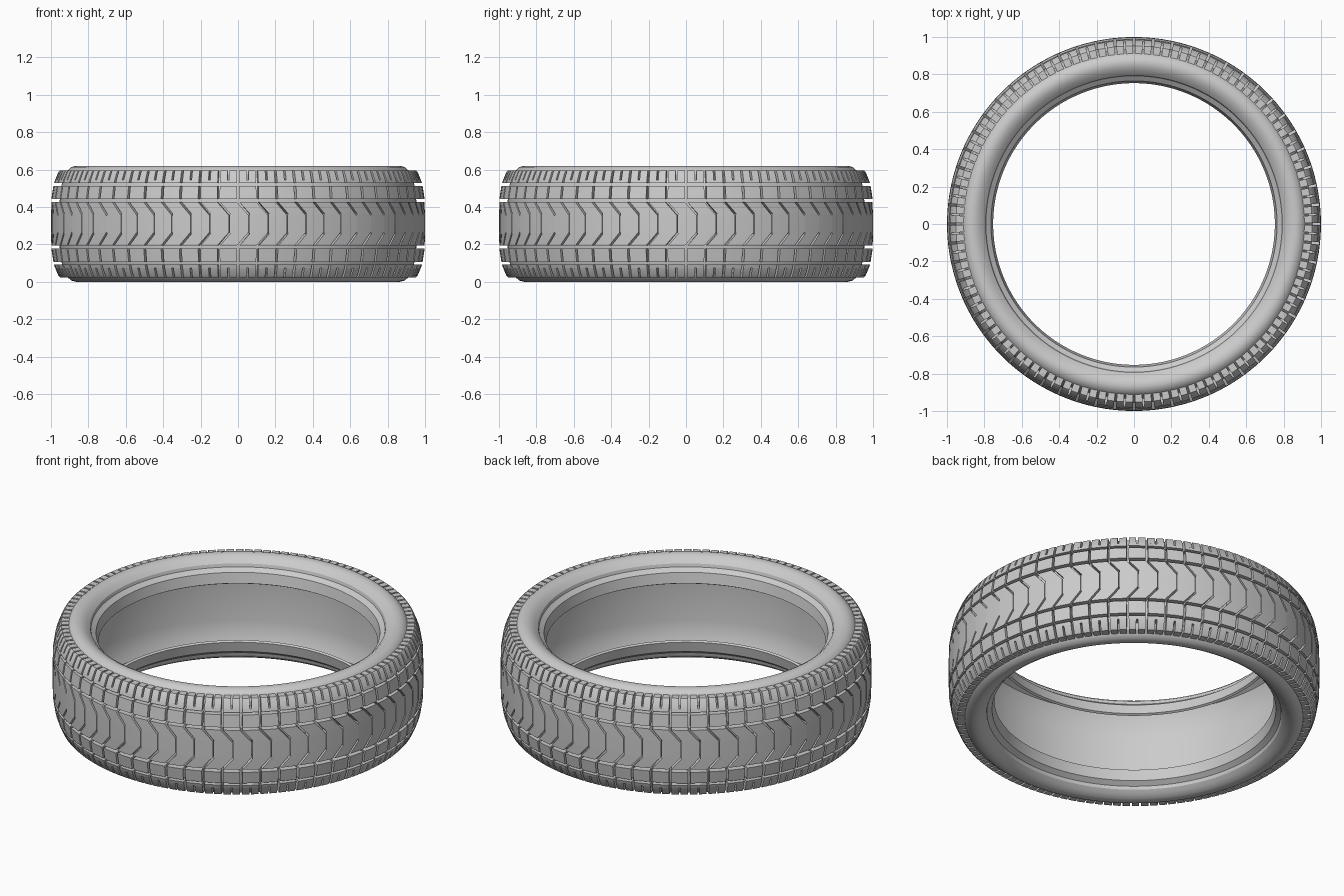
import bpy, bmesh, math

if "Cube" in bpy.data.objects:
    bpy.data.objects.remove(bpy.data.objects["Cube"])

MID = 0.31          # mid-plane height of the tyre
N = 60              # tread pitches around the tyre
STEP = 2 * math.pi / N


def finish(bm, name, angle):
    bmesh.ops.recalc_face_normals(bm, faces=bm.faces)
    me = bpy.data.meshes.new(name)
    bm.to_mesh(me)
    bm.free()
    ob = bpy.data.objects.new(name, me)
    bpy.context.collection.objects.link(ob)
    bpy.ops.object.select_all(action='DESELECT')
    bpy.context.view_layer.objects.active = ob
    ob.select_set(True)
    bpy.ops.object.shade_smooth_by_angle(angle=math.radians(angle))
    return ob


def polar(r, a, z):
    return (r * math.cos(a), r * math.sin(a), z)


# hollow carcass: half profile (r, height above mid-plane), mirrored and revolved
outer = [(.956, 0), (.954, .12), (.944, .205), (.928, .255), (.912, .285), (.89, .304),
         (.865, .31), (.84, .305), (.815, .29), (.797, .273), (.792, .255), (.765, .235), (.753, .175)]
inner = [(.765, .168), (.785, .19), (.805, .235), (.835, .27), (.87, .283), (.905, .262),
         (.928, .21), (.938, .13), (.94, 0)]
half = outer + inner
profile = half + [(r, -h) for r, h in half[-2:0:-1]]
SEG = 180
bm = bmesh.new()
rings = [[bm.verts.new(polar(r, 2 * math.pi * i / SEG, MID + h)) for r, h in profile] for i in range(SEG)]
for i in range(SEG):
    a, b = rings[i], rings[(i + 1) % SEG]
    for j in range(len(profile)):
        k = (j + 1) % len(profile)
        bm.faces.new((a[j], b[j], b[k], a[k]))
finish(bm, "carcass", 30)


# tread block: rows of (left angle, right angle, top radius, base radius, height)
def block(bm, rows, cols=2):
    top, base = [], []
    for l, r, rt, rb, h in rows:
        angs = [l + (r - l) * c / cols for c in range(cols + 1)]
        top.append([bm.verts.new(polar(rt, a, MID + h)) for a in angs])
        base.append([bm.verts.new(polar(rb, a, MID + h)) for a in angs])
    for i in range(len(rows) - 1):
        for c in range(cols):
            bm.faces.new((top[i][c], top[i][c + 1], top[i + 1][c + 1], top[i + 1][c]))
        for c in (0, cols):
            bm.faces.new((top[i][c], top[i + 1][c], base[i + 1][c], base[i][c]))
    for i in (0, -1):
        for c in range(cols):
            bm.faces.new((top[i][c], top[i][c + 1], base[i][c + 1], base[i][c]))


# centre rib: chevron blocks, wide slanted slots and thin sipes between
bm = bmesh.new()
chevron = [(.117, 0, .014), (.055, .055, .014), (.045, .058, .003),
           (-.045, .058, .003), (-.055, .055, .014), (-.117, 0, .014)]
for i in range(N):
    a = i * STEP
    block(bm, [(a + u + g / 2, a + u + STEP - g / 2, 1 - .15 * h * h, .95, h) for h, u, g in chevron])
finish(bm, "centre_tread", 30)

# rows of side blocks, above and below the centre rib
bm = bmesh.new()
for s in (1, -1):
    for i in range(N):
        a, b = i * STEP + .006, (i + 1) * STEP - .006
        block(bm, [(a, b, .998, .945, s * .133), (a, b, .987, .94, s * .203)])
finish(bm, "middle_tread", 30)

# shoulder blocks: solid root, outer part split by a slot
bm = bmesh.new()
for s in (1, -1):
    for i in range(N):
        a, b = i * STEP + .006, (i + 1) * STEP - .006
        m = (a + b) / 2
        block(bm, [(a, b, .984, .93, s * .217), (a, b, .978, .925, s * .235)])
        for l, r in ((a, m - .005), (m + .005, b)):
            block(bm, [(l, r, .978, .925, s * .235), (l, r, .96, .915, s * .278),
                       (l, r, .952, .905, s * .286)], 1)
finish(bm, "shoulder_tread", 30)
